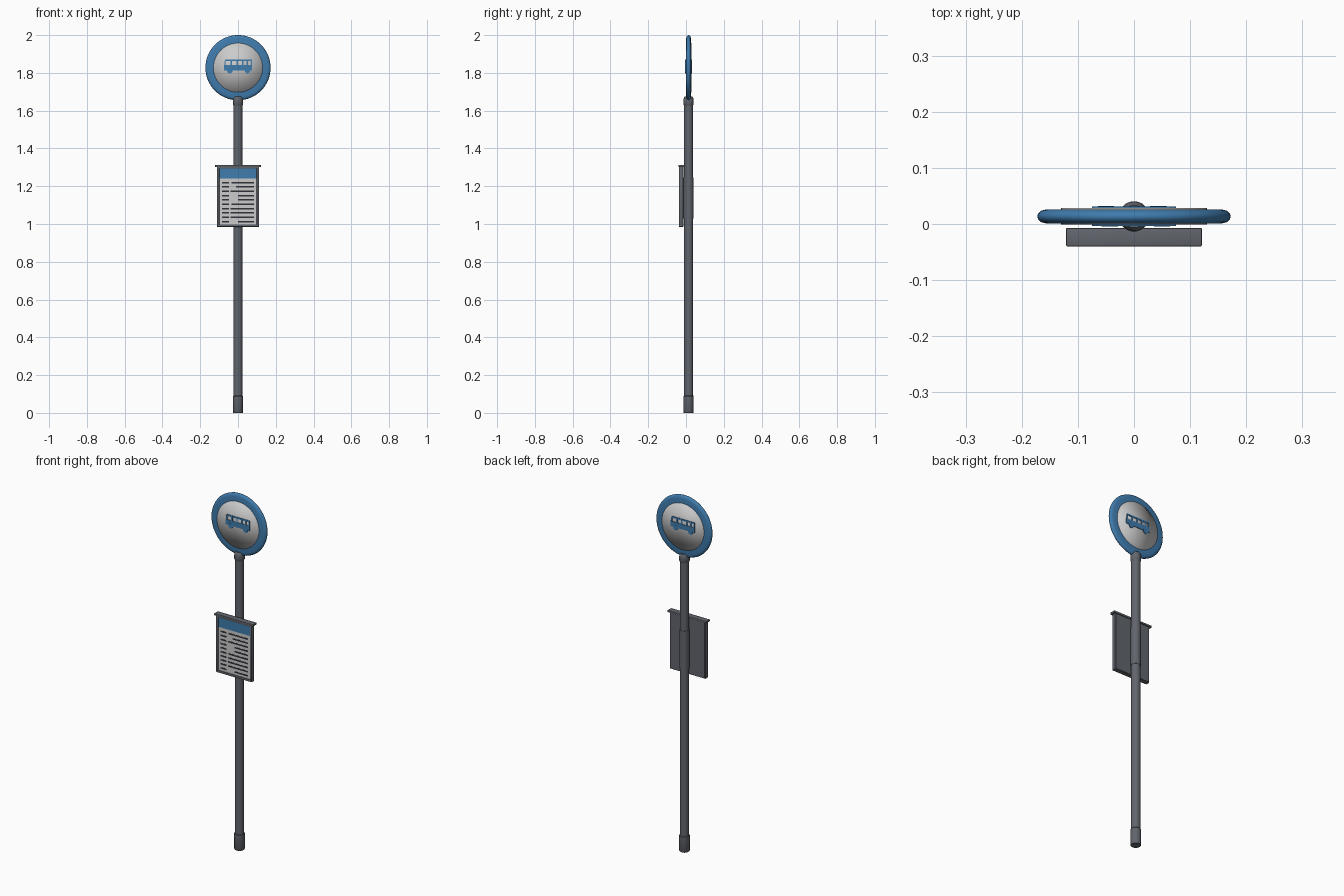
import bpy, bmesh, math, random
from mathutils import Matrix

if "Cube" in bpy.data.objects:
    bpy.data.objects.remove(bpy.data.objects["Cube"])

random.seed(4)
PY = 0.0135      # y of pole and sign axis
SIGN_Z = 1.8275


def material(name, rgb):
    m = bpy.data.materials.new(name)
    m.diffuse_color = (*rgb, 1)
    m.use_nodes = True
    m.node_tree.nodes["Principled BSDF"].inputs["Base Color"].default_value = m.diffuse_color
    return m


BLUE = material("blue", (0.05, 0.2, 0.42))
WHITE = material("white", (0.75, 0.75, 0.75))
STEEL = material("dark_steel", (0.12, 0.13, 0.15))
INK = material("ink", (0.03, 0.03, 0.04))


def finish(bm, name, mat, angle=None):
    bmesh.ops.recalc_face_normals(bm, faces=bm.faces)
    me = bpy.data.meshes.new(name)
    bm.to_mesh(me)
    bm.free()
    me.materials.append(mat)
    ob = bpy.data.objects.new(name, me)
    bpy.context.collection.objects.link(ob)
    if angle:
        bpy.ops.object.select_all(action='DESELECT')
        ob.select_set(True)
        bpy.context.view_layer.objects.active = ob
        bpy.ops.object.shade_smooth_by_angle(angle=math.radians(angle))
    return ob


def lathe(name, profile, mat, steps=32, facing=False, closed=False, angle=35):
    """Spin (radius, height) points about z; facing turns the axis to y at the sign centre."""
    bm = bmesh.new()
    vs = [bm.verts.new((r, 0, h)) for r, h in profile]
    pairs = list(zip(vs, vs[1:])) + ([(vs[-1], vs[0])] if closed else [])
    es = [bm.edges.new(p) for p in pairs]
    bmesh.ops.spin(bm, geom=vs + es, cent=(0, 0, 0), axis=(0, 0, 1),
                   angle=2 * math.pi, steps=steps, use_merge=False)
    bmesh.ops.remove_doubles(bm, verts=bm.verts, dist=1e-5)
    if facing:
        bm.transform(Matrix.Translation((0, PY, SIGN_Z)) @ Matrix.Rotation(math.pi / 2, 4, 'X'))
    else:
        bm.transform(Matrix.Translation((0, PY, 0)))
    return finish(bm, name, mat, angle)


def add_box(bm, x0, x1, y0, y1, z0, z1):
    m = (Matrix.Translation(((x0 + x1) / 2, (y0 + y1) / 2, (z0 + z1) / 2))
         @ Matrix.Diagonal((x1 - x0, y1 - y0, z1 - z0, 1)))
    bmesh.ops.create_cube(bm, size=1, matrix=m)


def boxes(name, items, mat, bevel=0):
    bm = bmesh.new()
    for it in items:
        add_box(bm, *it)
    if bevel:
        bmesh.ops.bevel(bm, geom=bm.edges[:], offset=bevel, segments=2,
                        affect='EDGES', profile=0.5)
    return finish(bm, name, mat, 35 if bevel else None)


# Pole with base sleeve, top collar and panel clamp
lathe("pole", [(0, 0.002), (0.024, 0.002), (0.024, 1.66), (0, 1.66)], STEEL)
lathe("base_sleeve", [(0, 0), (0.025, 0), (0.027, 0.003), (0.027, 0.088),
                      (0.024, 0.092), (0, 0.092)], STEEL)
lathe("top_collar", [(0, 1.628), (0.024, 1.628), (0.027, 1.633), (0.027, 1.655),
                     (0.025, 1.668), (0.02, 1.675), (0, 1.675)], STEEL)
lathe("panel_clamp", [(0.02, 1.03), (0.0256, 1.03), (0.0256, 1.246), (0.02, 1.246)], STEEL)

# Round sign: blue rim and white face on both sides
lathe("sign_rim", [(0.12, -0.0125), (0.156, -0.0125), (0.166, -0.010), (0.171, -0.005),
                   (0.1725, 0), (0.171, 0.005), (0.166, 0.010), (0.156, 0.0125),
                   (0.12, 0.0125)], BLUE, 64, True, True, 40)
lathe("sign_face", [(0, -0.0148), (0.130, -0.0148), (0.130, 0.0148), (0, 0.0148)],
      WHITE, 64, True, angle=180)

# Bus pictogram, repeated on the back by a half turn
for side, turn in (("front", 0), ("back", math.pi)):
    bm = bmesh.new()
    y0, y1 = -0.0175, -0.013
    add_box(bm, -0.075, 0.075, y0, y1, 1.813, 1.842)       # lower body
    add_box(bm, -0.068, 0.075, y0, y1, 1.862, 1.871)       # roof
    for xa, xb in ((-0.072, -0.065), (-0.040, -0.031), (-0.008, -0.001),
                   (0.021, 0.028), (0.046, 0.053), (0.068, 0.075)):
        add_box(bm, xa, xb, y0, y1, 1.840, 1.864)          # window pillars
    for x in (-0.043, 0.050):                              # wheels
        bmesh.ops.create_cone(bm, cap_ends=True, segments=24, radius1=0.0145, radius2=0.0145,
                              depth=0.0055, matrix=Matrix.Translation((x, -0.0155, 1.812))
                              @ Matrix.Rotation(math.pi / 2, 4, 'X'))
    bm.transform(Matrix.Translation((0, PY, 0)) @ Matrix.Rotation(turn, 4, 'Z'))
    finish(bm, "bus_symbol_" + side, BLUE)

# Timetable case: back plate, raised frame, rain hood
boxes("case_back", [(-0.108, 0.108, -0.030, -0.012, 0.988, 1.302)], STEEL)
boxes("case_frame", [(-0.111, -0.099, -0.037, -0.014, 0.985, 1.304),
                     (0.099, 0.111, -0.037, -0.014, 0.985, 1.304),
                     (-0.111, 0.111, -0.037, -0.014, 0.985, 0.997),
                     (-0.111, 0.111, -0.037, -0.014, 1.294, 1.305)], STEEL, 0.002)
boxes("rain_hood", [(-0.121, 0.121, -0.040, -0.007, 1.302, 1.313)], STEEL, 0.002)

# Timetable sheet with header bar and ruled rows
boxes("timetable_sheet", [(-0.1, 0.1, -0.032, -0.029, 0.996, 1.296)], WHITE)
boxes("timetable_header", [(-0.099, 0.099, -0.0335, -0.031, 1.241, 1.295)], BLUE)
rows = []
for i in range(10):
    z = 1.219 - i * 0.0229
    start = random.choice((-0.04, -0.035, -0.01, 0.0))
    rows.append((-0.085, -0.048, -0.033, -0.031, z - 0.004, z + 0.004))
    rows.append((start, 0.086, -0.033, -0.031, z - 0.004, z + 0.004))
boxes("timetable_rows", rows, INK)
